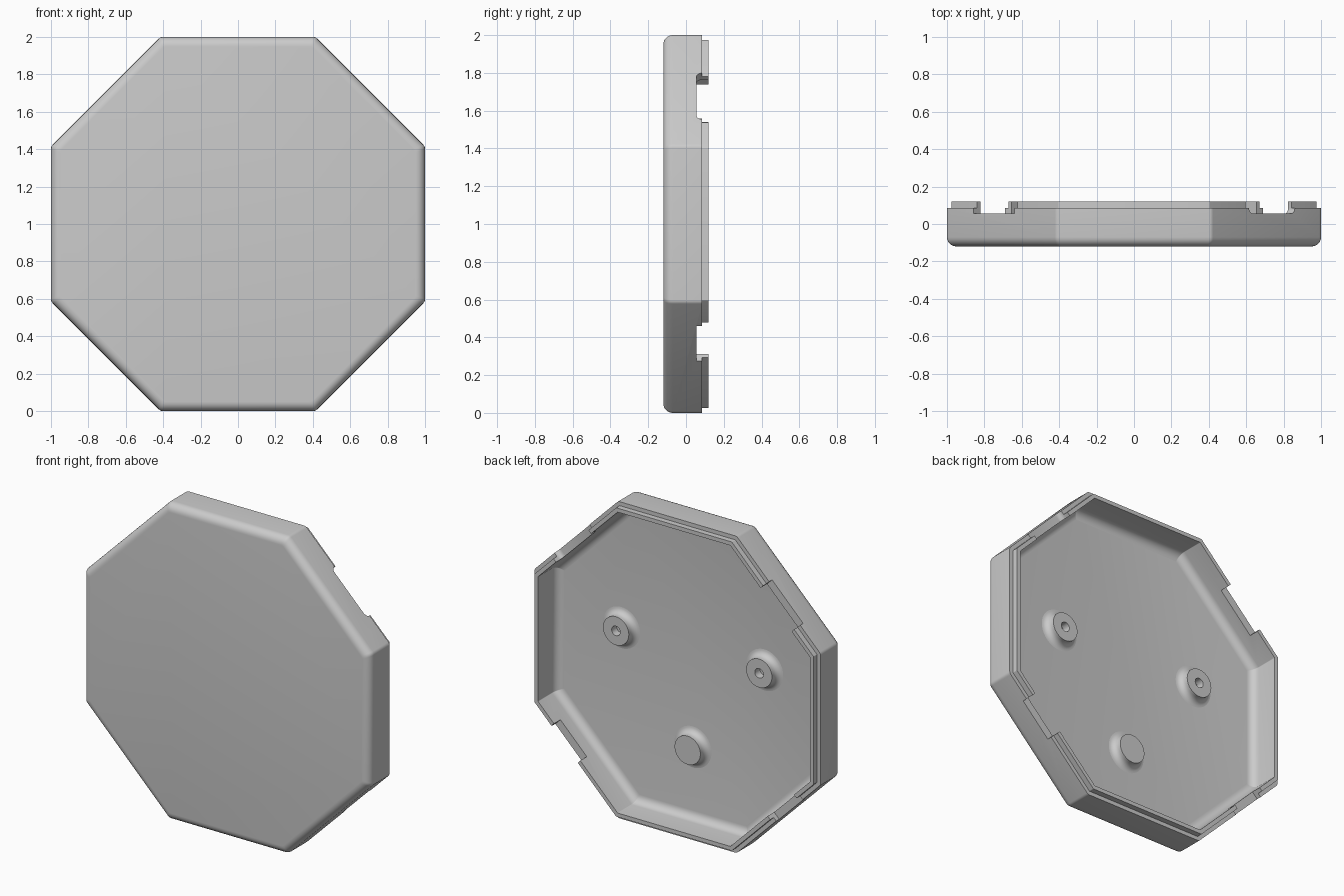
import bpy, bmesh, math
from mathutils import Matrix

cube = bpy.data.objects.get("Cube")
if cube:
    bpy.data.objects.remove(cube)

grey = bpy.data.materials.new("plain_grey")
grey.use_nodes = True
colour = (0.6, 0.6, 0.6, 1)
grey.diffuse_color = colour
grey.node_tree.nodes["Principled BSDF"].inputs["Base Color"].default_value = colour


def octagon(apothem, radius, steps=4):
    """Octagon with rounded corners, as (x, z) points."""
    pts = []
    reach = (apothem - radius) / math.cos(math.pi / 8)
    for k in range(8):
        mid = math.pi / 8 + k * math.pi / 4
        for s in range(steps + 1):
            a = mid + (s / steps - 0.5) * math.pi / 4
            pts.append((reach * math.cos(mid) + radius * math.cos(a),
                        reach * math.sin(mid) + radius * math.sin(a)))
    return pts


def circle(radius, sides=40):
    return [(radius * math.cos(2 * math.pi * i / sides),
             radius * math.sin(2 * math.pi * i / sides)) for i in range(sides)]


def arc(cx, cy, r, start, end, steps=6):
    angles = [math.radians(start + (end - start) * i / steps) for i in range(steps + 1)]
    return [(cx + r * math.cos(a), cy + r * math.sin(a)) for a in angles]


def finish(bm, name):
    bmesh.ops.recalc_face_normals(bm, faces=bm.faces)
    mesh = bpy.data.meshes.new(name)
    bm.to_mesh(mesh)
    bm.free()
    mesh.materials.append(grey)
    ob = bpy.data.objects.new(name, mesh)
    bpy.context.collection.objects.link(ob)
    return ob


def loft(name, rings, x=0, z=0):
    """Bridge (outline, y) rings in order and cap both ends."""
    bm = bmesh.new()
    loops = [[bm.verts.new((x + px, y, z + pz)) for px, pz in pts] for pts, y in rings]
    for a, b in zip(loops, loops[1:]):
        for i in range(len(a)):
            j = (i + 1) % len(a)
            bm.faces.new((a[i], a[j], b[j], b[i]))
    bm.faces.new(loops[0])
    bm.faces.new(loops[-1])
    return finish(bm, name)


def smooth(ob):
    bpy.ops.object.select_all(action="DESELECT")
    ob.select_set(True)
    bpy.context.view_layer.objects.active = ob
    bpy.ops.object.shade_smooth_by_angle(angle=math.radians(35))


# Shell: rounded front, stepped rear lip, hollow inside with a filleted floor
outside = arc(0.95, -0.07, 0.05, -90, 0) + [(1, 0.085)]
inside = [(0.975, 0.085), (0.975, 0.12), (0.95, 0.12)] + arc(0.9, -0.02, 0.05, 0, -90)
rings = [(octagon(a, 0.03), y) for a, y in outside]
rings += [(octagon(a, 0.006), y) for a, y in inside]
shell = loft("shell", rings, z=1)


# Notches across the four diagonal walls: side, height sign, x range, rounding
def notch(sx, sz, x0, x1, rounding):
    bm = bmesh.new()
    bmesh.ops.create_cube(bm, size=1)
    length = (x1 - x0) * math.sqrt(2)
    bmesh.ops.scale(bm, vec=(length, 0.2, 0.2), verts=bm.verts)
    if rounding:
        edges = [e for e in bm.edges
                 if all(v.co.y < 0 for v in e.verts)
                 and abs(e.verts[0].co.x - e.verts[1].co.x) < 0.001]
        bmesh.ops.bevel(bm, geom=edges, offset=rounding, segments=5,
                        profile=0.5, affect="EDGES")
    mid = (x0 + x1) / 2
    turn = Matrix.Rotation(math.radians(45 * sx * sz), 4, "Y")
    move = Matrix.Translation((sx * mid, 0.155, 1 + sz * (math.sqrt(2) - mid)))
    bm.transform(move @ turn)
    return finish(bm, "notch_cutter")


for spec in ((1, 1, 0.615, 0.86, 0.03), (-1, 1, 0.64, 0.857, 0),
             (1, -1, 0.69, 0.874, 0), (-1, -1, 0.69, 0.874, 0)):
    cutter = notch(*spec)
    cutter.hide_render = True
    mod = shell.modifiers.new("notch", "BOOLEAN")
    mod.operation = "DIFFERENCE"
    mod.solver = "EXACT"
    mod.object = cutter
    bpy.context.view_layer.objects.active = shell
    bpy.ops.object.modifier_apply(modifier=mod.name)
    bpy.data.objects.remove(cutter)
smooth(shell)

# Bosses on the inner floor: two bored, one solid
skirt = arc(0.13, -0.03, 0.04, 270, 180) + [(0.09, -0.015)]
bore = [(0.03, -0.015), (0.03, -0.065)]
for name, x, z, profile in (("left_boss", 0.5, 1.12, skirt + bore),
                            ("right_boss", -0.5, 1.12, skirt + bore),
                            ("lower_boss", 0, 0.5, skirt)):
    smooth(loft(name, [(circle(r), y) for r, y in profile], x, z))
